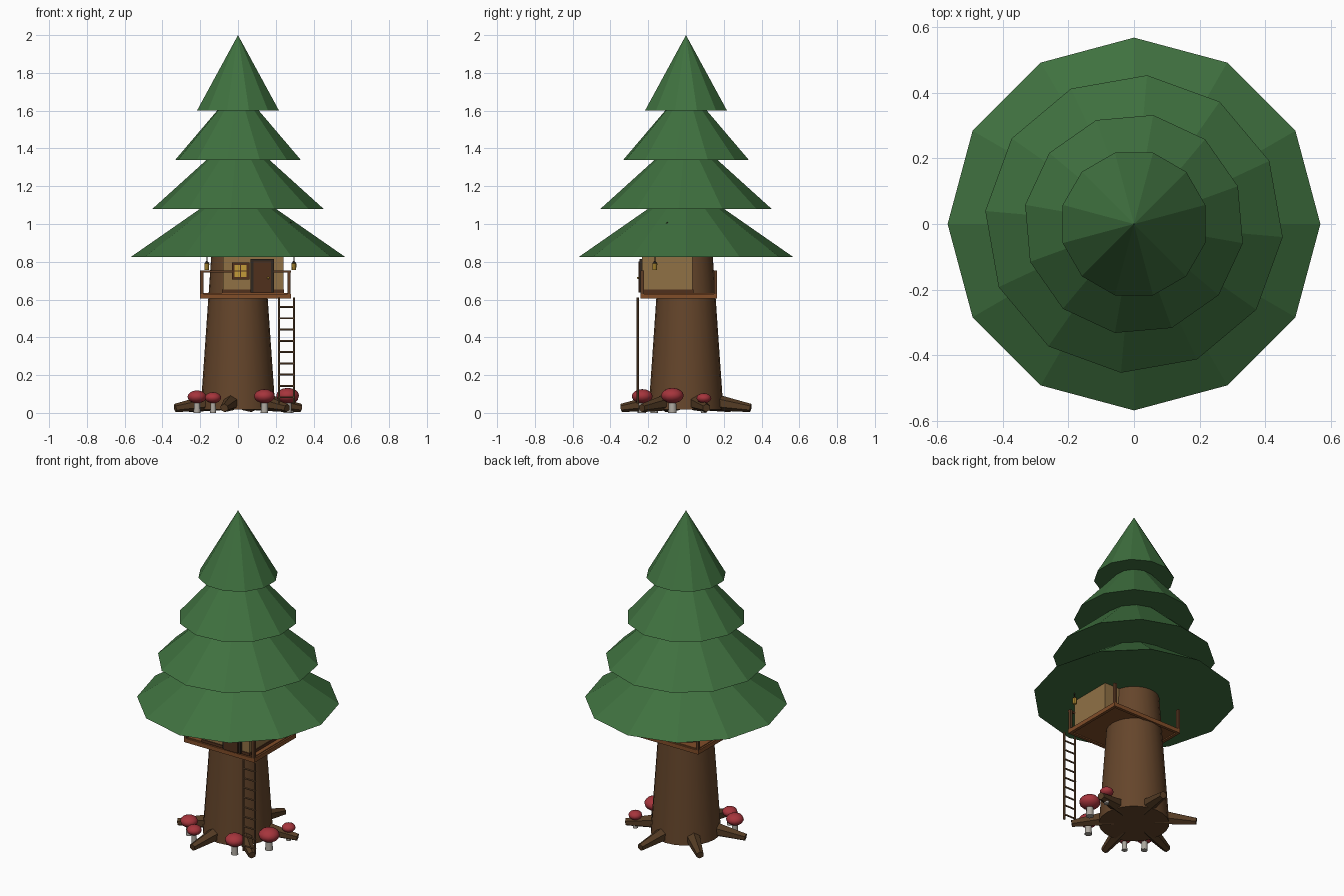
import bpy, math
from mathutils import Vector

if "Cube" in bpy.data.objects:
    bpy.data.objects.remove(bpy.data.objects["Cube"])


def material(name, rgb):
    m = bpy.data.materials.new(name)
    m.diffuse_color = (*rgb, 1)
    m.use_nodes = True
    m.node_tree.nodes["Principled BSDF"].inputs["Base Color"].default_value = m.diffuse_color
    return m


LEAF = material("leaf", (.05, .165, .05))
BARK = material("bark", (.13, .06, .024))
ROOT = material("root", (.09, .045, .018))
DECK = material("deck_wood", (.22, .075, .022))
RAIL = material("rail_wood", (.11, .045, .018))
WALL = material("wall_wood", (.28, .165, .06))
DOOR = material("door_wood", (.08, .03, .012))
DARK = material("dark_trim", (.03, .02, .014))
ROPE = material("ladder_wood", (.16, .08, .035))
GOLD = material("lamp_gold", (.55, .33, .04))
RED = material("cap_red", (.38, .035, .045))
STEM = material("stem_grey", (.42, .39, .35))


def finish(name, mat, smooth=False):
    ob = bpy.context.object
    ob.name = name
    ob.data.materials.append(mat)
    if smooth:
        bpy.ops.object.shade_smooth_by_angle(angle=math.radians(40))
    return ob


def box(name, x0, x1, y0, y1, z0, z1, mat):
    bpy.ops.mesh.primitive_cube_add(size=1, location=((x0 + x1) / 2, (y0 + y1) / 2, (z0 + z1) / 2))
    bpy.context.object.scale = (x1 - x0, y1 - y0, z1 - z0)
    return finish(name, mat)


def rod(name, a, b, r1, r2, mat, sides=8, smooth=False):
    a, b = Vector(a), Vector(b)
    d = b - a
    bpy.ops.mesh.primitive_cone_add(vertices=sides, radius1=r1, radius2=r2, depth=d.length,
                                    location=(a + b) / 2,
                                    rotation=d.to_track_quat('Z', 'Y').to_euler())
    return finish(name, mat, smooth)


# Trunk and roots
rod("trunk", (0, 0, .018), (0, 0, 1.0), .198, .13, BARK, 24, True)
for i in range(6):
    a = math.radians(18 + 60 * i)
    c, s = math.cos(a), math.sin(a)
    rod(f"root_{i+1}", (.12 * c, .12 * s, .062), (.35 * c, .35 * s, .026), .048, .022, ROOT, 6)

# Foliage tiers: base height, radius, apex height
tiers = [(.825, .568, 1.22), (1.08, .455, 1.49), (1.34, .337, 1.73), (1.6, .225, 2.0)]
for i, (z, r, top) in enumerate(tiers):
    bpy.ops.mesh.primitive_cone_add(vertices=12, radius1=r, radius2=0, depth=top - z,
                                    location=(0, 0, (z + top) / 2),
                                    rotation=(0, 0, math.radians(-5 * i)))
    finish(f"foliage_tier_{i+1}", LEAF)

# Deck with rim beams, corner posts and front railing
X0, X1, Y0, Y1 = -.2, .28, -.24, .165
box("deck_floor", X0 + .01, X1 - .01, Y0 + .01, Y1 - .01, .612, .635, DECK)
for n, y in (("front", Y0), ("back", Y1 - .018)):
    box(f"deck_beam_{n}", X0, X1, y, y + .018, .605, .63, DECK)
for n, x in (("left", X0), ("right", X1 - .018)):
    box(f"deck_beam_{n}", x, x + .018, Y0, Y1, .605, .63, DECK)
    for m, y in (("front", Y0), ("back", Y1 - .017)):
        box(f"post_{m}_{n}", x, x + .017, y, y + .017, .63, .755, RAIL)
box("rail_left", X0, -.03, Y0, Y0 + .01, .744, .755, RAIL)
box("rail_right", .19, X1, Y0, Y0 + .01, .744, .755, RAIL)

# Cabin body and gable roof with its ridge along x
box("cabin_walls", -.08, .24, -.232, .035, .635, .87, WALL)
box("cabin_sill", -.084, .244, -.237, .039, .635, .652, DOOR)
sx, py = (-.12, .283), [(-.275, .855), (-.1, 1.01), (.075, .855)]
verts = [(x, y, z) for x in sx for y, z in py]
me = bpy.data.meshes.new("cabin_roof")
me.from_pydata(verts, [], [(0, 1, 2), (5, 4, 3), (0, 3, 4, 1), (1, 4, 5, 2), (2, 5, 3, 0)])
me.materials.append(DARK)
bpy.context.collection.objects.link(bpy.data.objects.new("cabin_roof", me))

# Door
box("door_frame", .065, .19, -.246, -.225, .638, .815, DARK)
box("door_panel", .081, .174, -.251, -.23, .638, .802, DOOR)
bpy.ops.mesh.primitive_uv_sphere_add(segments=8, ring_count=6, radius=.006, location=(.16, -.254, .715))
finish("door_knob", GOLD)

# Window with four panes
box("window_frame", -.032, .06, -.246, -.225, .706, .796, DOOR)
for i in range(2):
    for j in range(2):
        x, z = -.018 + .035 * i, .72 + .034 * j
        box(f"window_pane_{i}{j}", x, x + .029, -.25, -.23, z, z + .028, GOLD)

# Ladder
for n, x in (("left", .217), ("right", .296)):
    rod(f"ladder_side_{n}", (x, -.256, .05), (x, -.256, .612), .006, .006, ROPE)
for i in range(9):
    z = .083 + .0597 * i
    rod(f"ladder_rung_{i+1}", (.212, -.256, z), (.301, -.256, z), .005, .005, ROPE)

# Hanging lanterns
for n, x in (("left", -.165), ("right", .296)):
    rod(f"lantern_cord_{n}", (x, -.165, .79), (x, -.165, .86), .003, .003, DARK, 6)
    rod(f"lantern_cap_{n}", (x, -.165, .79), (x, -.165, .803), .014, .004, DARK)
    rod(f"lantern_body_{n}", (x, -.165, .757), (x, -.165, .79), .012, .013, GOLD)

# Mushrooms: x, y, cap radius
spots = [(-.217, -.168, .05), (-.132, -.24, .043), (.14, -.232, .055),
         (.263, -.072, .06), (.28, .095, .039)]
for i, (x, y, r) in enumerate(spots):
    zc = .052 + .66 * r
    rod(f"mushroom_stem_{i+1}", (x, y, 0), (x, y, zc), .38 * r, .3 * r, STEM, 10, True)
    bpy.ops.mesh.primitive_uv_sphere_add(segments=12, ring_count=8, radius=r, location=(x, y, zc))
    bpy.context.object.scale.z = .68
    finish(f"mushroom_cap_{i+1}", RED, True)
